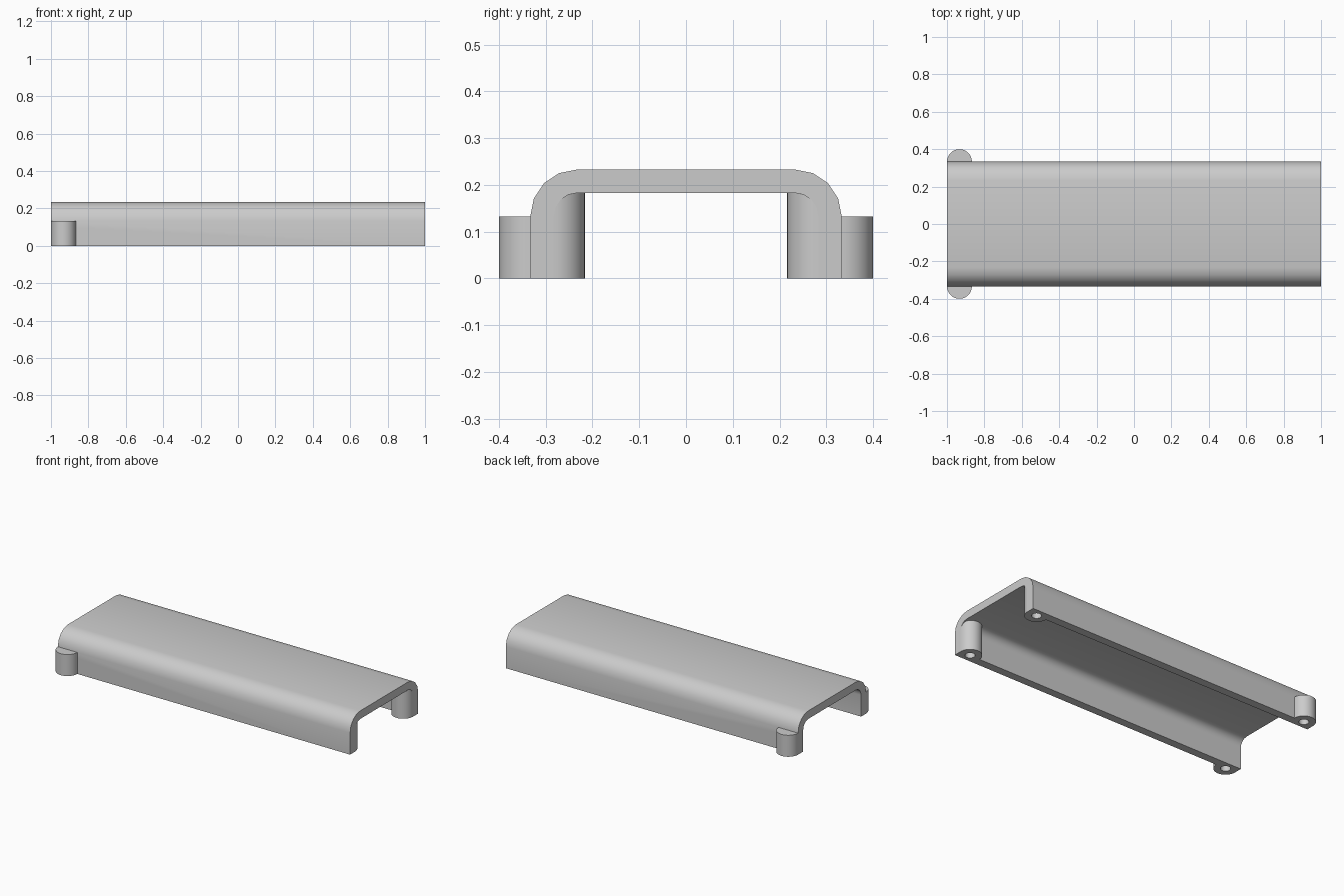
import bpy
import bmesh
from math import pi, sin, cos, radians

cube = bpy.data.objects.get("Cube")
if cube:
    bpy.data.objects.remove(cube, do_unlink=True)

WALL, HALF_W, HEIGHT, BEND = 0.05, 0.333, 0.233, 0.10
POST_R, HOLE_R, HOLE_DEPTH = 0.0667, 0.028, 0.1

grey = bpy.data.materials.new("plain grey")
grey.use_nodes = True
grey.diffuse_color = (0.6, 0.6, 0.6, 1)
grey.node_tree.nodes["Principled BSDF"].inputs["Base Color"].default_value = (0.6, 0.6, 0.6, 1)


def prism(name, outline, offset):
    """Extrude a closed outline of 3D points along an offset."""
    bm = bmesh.new()
    face = bm.faces.new([bm.verts.new(p) for p in outline])
    ext = bmesh.ops.extrude_face_region(bm, geom=[face])
    moved = [v for v in ext["geom"] if isinstance(v, bmesh.types.BMVert)]
    bmesh.ops.translate(bm, verts=moved, vec=offset)
    bmesh.ops.recalc_face_normals(bm, faces=bm.faces)
    mesh = bpy.data.meshes.new(name)
    bm.to_mesh(mesh)
    bm.free()
    obj = bpy.data.objects.new(name, mesh)
    bpy.context.collection.objects.link(obj)
    mesh.materials.append(grey)
    return obj


def arch(half_w, top, radius):
    """Round-shouldered arch in the yz plane, from +y foot to -y foot."""
    bend = [(half_w - radius + radius * cos(a), top - radius + radius * sin(a))
            for a in (i * pi / 8 for i in range(5))]
    side = [(half_w, 0)] + bend
    return side + [(-y, z) for y, z in reversed(side)]


# Cover shell: bent channel section swept along x
section = arch(HALF_W, HEIGHT, BEND) + arch(HALF_W - WALL, HEIGHT - WALL, BEND - WALL)[::-1]
shell = prism("cover_shell", [(-1, y, z) for y, z in section], (2, 0, 0))
solids = [shell]

# Half-round screw posts: outside the walls at one end, inside at the other
for side, side_name in ((1, "back"), (-1, "front")):
    for name, x, y, bulge, height in (
            ("outer_post", POST_R - 1, HALF_W, 1, HEIGHT - BEND),
            ("inner_post", 1 - POST_R, HALF_W - WALL, -1, HEIGHT - WALL)):
        half = [(x + POST_R * cos(a), side * (y + bulge * POST_R * sin(a)), 0)
                for a in (i * pi / 24 for i in range(25))]
        post = prism(f"{side_name}_{name}", half, (0, 0, height))
        ring = [(x + HOLE_R * cos(a), side * y + HOLE_R * sin(a), -0.02)
                for a in (i * pi / 16 for i in range(32))]
        cutter = prism(f"{side_name}_{name}_hole_cutter", ring, (0, 0, HOLE_DEPTH + 0.02))
        cutter.hide_render = True
        cutter.hide_set(True)
        cutter.display_type = 'WIRE'
        solids.append(post)
        # The screw hole goes through both the post and the wall beside it
        for obj in (post, shell):
            mod = obj.modifiers.new("screw_hole", 'BOOLEAN')
            mod.operation = 'DIFFERENCE'
            mod.solver = 'EXACT'
            mod.object = cutter

# Bake the holes, then smooth the rounded faces
bpy.context.view_layer.update()
graph = bpy.context.evaluated_depsgraph_get()
baked = [(o, bpy.data.meshes.new_from_object(o.evaluated_get(graph))) for o in solids]
for obj, mesh in baked:
    obj.modifiers.clear()
    obj.data = mesh
for obj in [o for o in bpy.data.objects if o.name.endswith("hole_cutter")]:
    bpy.data.objects.remove(obj, do_unlink=True)
for obj in solids:
    bpy.ops.object.select_all(action='DESELECT')
    obj.select_set(True)
    bpy.context.view_layer.objects.active = obj
    bpy.ops.object.shade_smooth_by_angle(angle=radians(35))
